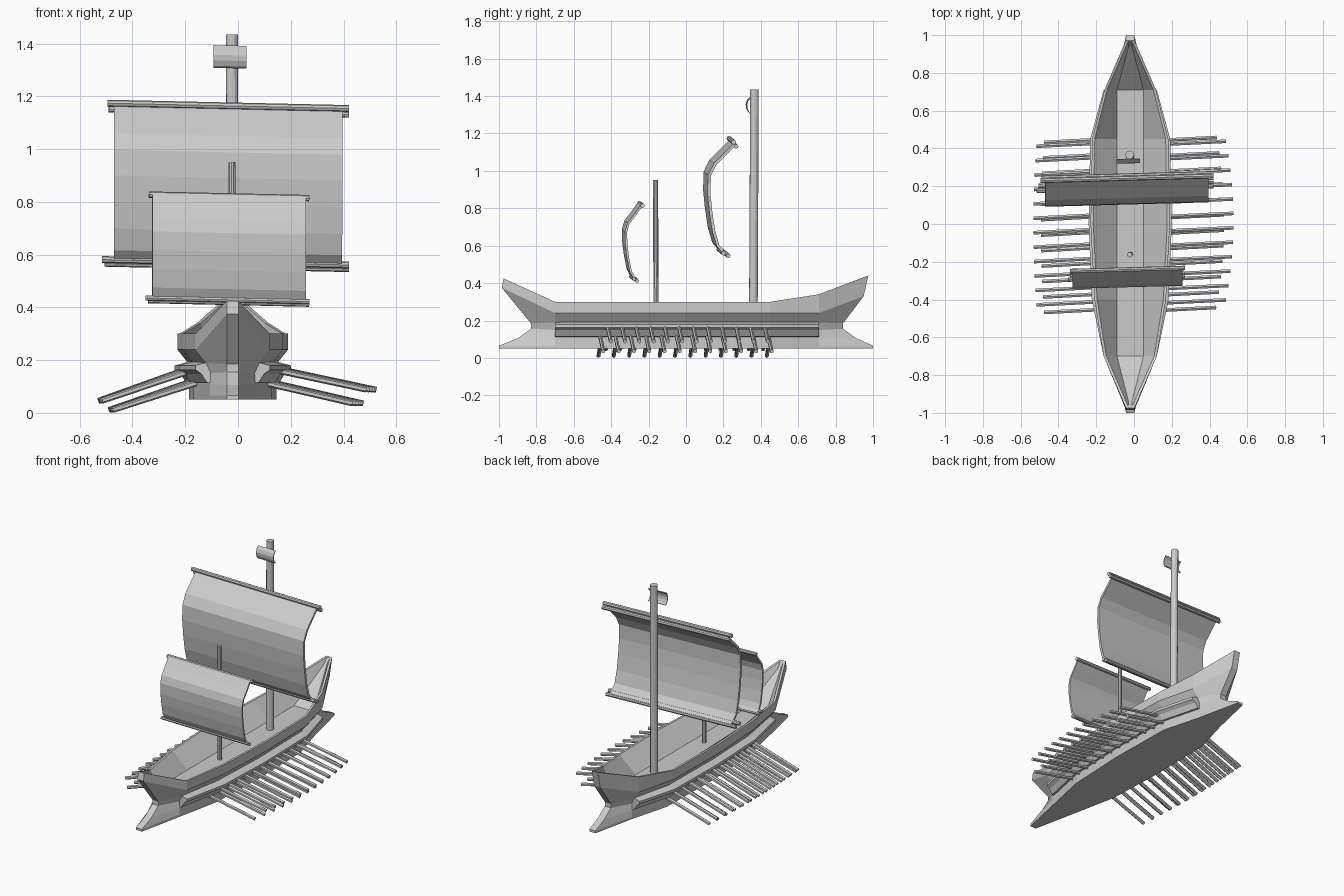
import bpy, bmesh, math
from mathutils import Vector

if "Cube" in bpy.data.objects:
    bpy.data.objects.remove(bpy.data.objects["Cube"])

CX = -0.02  # ship centreline


def finish(name, bm, loc=(0, 0, 0)):
    bmesh.ops.remove_doubles(bm, verts=bm.verts[:], dist=0.0002)
    bmesh.ops.recalc_face_normals(bm, faces=bm.faces[:])
    me = bpy.data.meshes.new(name)
    bm.to_mesh(me)
    bm.free()
    ob = bpy.data.objects.new(name, me)
    bpy.context.collection.objects.link(ob)
    ob.location = loc
    return ob


def loft(name, cols, loc=(0, 0, 0), caps=False, mirror=False):
    """Skin a list of equally long point columns."""
    bm = bmesh.new()
    vs = [[bm.verts.new(p) for p in c] for c in cols]
    for a, b in zip(vs, vs[1:]):
        for i in range(len(a) - 1):
            bm.faces.new((a[i], a[i + 1], b[i + 1], b[i]))
    if caps:
        bm.faces.new(vs[0])
        bm.faces.new(vs[-1])
    if mirror:
        g = bmesh.ops.duplicate(bm, geom=bm.verts[:] + bm.edges[:] + bm.faces[:])
        for v in g["geom"]:
            if isinstance(v, bmesh.types.BMVert):
                v.co.x *= -1
    return finish(name, bm, loc)


def rod(name, a, b, r, sides=8):
    a, b = Vector(a), Vector(b)
    bm = bmesh.new()
    bmesh.ops.create_cone(bm, cap_ends=True, segments=sides, radius1=r, radius2=r, depth=(b - a).length)
    ob = finish(name, bm, (a + b) / 2)
    ob.rotation_euler = (b - a).to_track_quat('Z', 'Y').to_euler()
    return ob


# Hull: open shell, outer skin from keel to rim, then inner skin down to the floor
stations = [(-0.70, 0.67, 0.52, 0.30), (-0.40, 0.90, 0.90, 0.30), (0.0, 1, 1, 0.30),
            (0.45, 0.96, 0.95, 0.30), (0.71, 0.65, 0.52, 0.34)]


def hull_section(y, top, low, zr):
    return [(0, y, 0.05), (0.165 * low, y, 0.05), (0.165 * low, y, 0.065), (0.165 * low, y, 0.11),
            (0.16 * low, y, 0.15), (0.17 * (top + low) / 2, y, 0.19), (0.21 * top, y, 0.24),
            (0.21 * top, y, zr), (0.21 * top - 0.014, y, zr), (0.07, y, 0.20), (0, y, 0.20)]


def hull_end(profile, w):
    xs = [0, w, w, w, w, w, w, w, w * 0.5, w * 0.4, 0]
    return [(x, y, z) for x, (y, z) in zip(xs, profile)]


bow = [(-1, .05), (-1, .05), (-1, .065), (-.90, .105), (-.83, .155), (-.83, .185), (-.985, .375),
       (-.975, .425), (-.965, .42), (-.94, .385), (-.94, .385)]
stern = [(1, .05), (1, .05), (1, .065), (.91, .105), (.84, .155), (.84, .185), (.95, .33),
         (.975, .44), (.965, .437), (.94, .405), (.94, .405)]
cols = [hull_end(bow, 0), hull_end(bow, 0.022)]
cols += [hull_section(*s) for s in stations]
cols += [hull_end(stern, 0.022), hull_end(stern, 0)]
loft("hull", cols, (CX, 0, 0), mirror=True)

# Outrigger ledge along both sides
ledge = []
for y, top, low, zr in stations:
    w = 0.165 * low
    k = 0.055
    ledge.append([(w - .02, y, .11), (w + .012, y, .115), (w + k * .6, y, .148), (w + k, y, .163),
                  (w + k, y, .180), (w + .01, y, .192), (w - .02, y, .192), (w - .02, y, .11)])
loft("outrigger_ledge", ledge, (CX, 0, 0), caps=True, mirror=True)

# Masts
rod("main_mast", (CX, 0.36, 0.19), (CX - .003, 0.366, 1.435), 0.023, 12)
rod("fore_mast", (CX, -0.16, 0.19), (CX - .003, -0.163, 0.95), 0.014, 10)


# Sails: curved sheets, slightly swung and heeled
def sail(name, profile, x0, x1, thick):
    ob = loft(name, [[(x, y + 0.027 * x, z - 0.022 * x) for y, z in profile] for x in (x0, x1)])
    m = ob.modifiers.new("thickness", 'SOLIDIFY')
    m.thickness = thick
    m.offset = 0
    return ob


sail("main_sail", [(.25, 1.15), (.20, 1.10), (.145, 1.045), (.115, .985), (.112, .89), (.122, .79),
                   (.137, .69), (.16, .61), (.19, .575), (.215, .56)], -0.47, 0.395, 0.016)
sail("fore_sail", [(-.245, .82), (-.28, .77), (-.315, .725), (-.328, .68), (-.326, .61), (-.317, .54),
                   (-.303, .47), (-.285, .435), (-.27, .42)], -0.325, 0.257, 0.012)
sail("pennant", [(.345, 1.39), (.33, 1.375), (.324, 1.355), (.326, 1.335), (.335, 1.315), (.345, 1.308)],
     -0.093, 0.032, 0.005)


# Yards: paired bars at the head and foot of each sail
def yard(name, x0, x1, y, z, r):
    rod(name, (x0, y + 0.027 * x0, z - 0.022 * x0), (x1, y + 0.027 * x1, z - 0.022 * x1), r)


yard("main_yard_upper_front", -0.495, 0.42, 0.243, 1.163, 0.013)
yard("main_yard_upper_back", -0.49, 0.42, 0.257, 1.140, 0.012)
yard("main_yard_lower_front", -0.515, 0.42, 0.190, 0.570, 0.013)
yard("main_yard_lower_back", -0.505, 0.42, 0.215, 0.555, 0.012)
yard("fore_yard_upper", -0.338, 0.27, -0.240, 0.820, 0.012)
yard("fore_yard_lower_front", -0.35, 0.27, -0.285, 0.428, 0.010)
yard("fore_yard_lower_back", -0.34, 0.27, -0.268, 0.418, 0.010)

# Oars: two banks of twelve per side, the tips following the hull's bulge
for i in range(12):
    yu = -0.42 + i * 0.84 / 11
    yl = -0.46 + i * 0.90 / 11
    bu, bl = 0.045 * (yu / 0.45) ** 2, 0.04 * (yl / 0.45) ** 2
    rod("oar_right_upper", (0.15 - bu, yu, 0.168), (0.525 - bu, yu + .018, 0.088), 0.011, 6)
    rod("oar_right_lower", (0.12 - bl, yl, 0.118), (0.475 - bl, yl + .018, 0.036), 0.011, 6)
    rod("oar_left_upper", (-0.19 + bu, yu + .01, 0.168), (-0.53 + bu * .4, yu - .008, 0.046), 0.011, 6)
    rod("oar_left_lower", (-0.17 + bl, yl + .01, 0.122), (-0.49 + bl * .4, yl - .008, 0.011), 0.011, 6)
